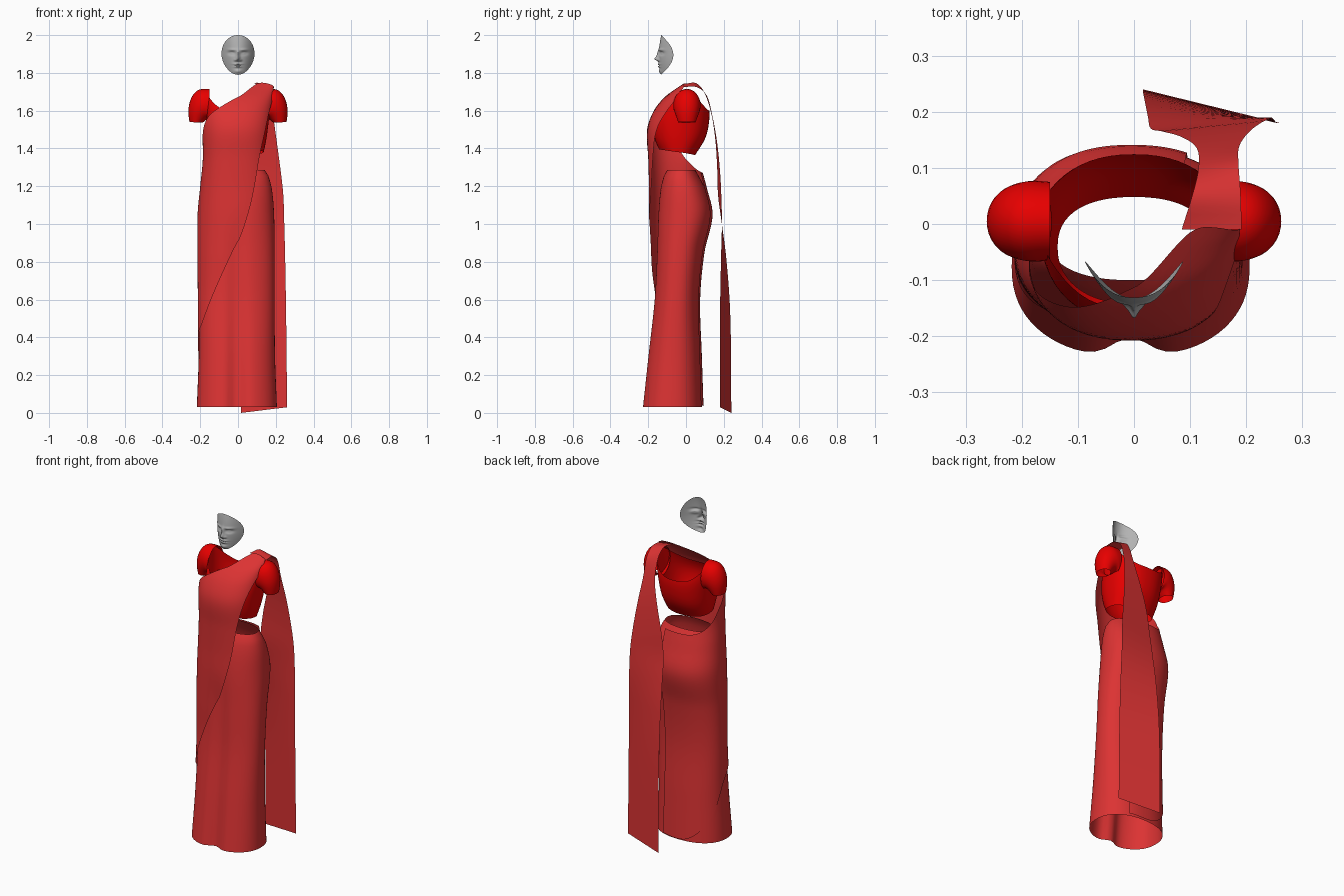
import bpy, bmesh, math

if "Cube" in bpy.data.objects:
    bpy.data.objects.remove(bpy.data.objects["Cube"])


def material(name, rgb):
    m = bpy.data.materials.new(name)
    m.use_nodes = True
    m.diffuse_color = (*rgb, 1)
    m.node_tree.nodes["Principled BSDF"].inputs["Base Color"].default_value = (*rgb, 1)
    return m


SARI = material("sari red", (0.72, 0.033, 0.033))
BLOUSE = material("blouse bright red", (0.8, 0.0, 0.0))
GREY = material("mask grey", (0.45, 0.45, 0.45))


def curve(table, t):
    """Smooth interpolation through rows of (key, value, value, ...)."""
    t = min(max(t, table[0][0]), table[-1][0])
    i = 0
    while i < len(table) - 2 and t > table[i + 1][0]:
        i += 1
    a, b = table[i], table[i + 1]
    p, q = table[max(i - 1, 0)], table[min(i + 2, len(table) - 1)]
    h = b[0] - a[0]
    s = (t - a[0]) / h
    out = []
    for k in range(1, len(a)):
        ma = (b[k] - p[k]) / (b[0] - p[0]) * h
        mb = (q[k] - a[k]) / (q[0] - a[0]) * h
        d = b[k] - a[k]
        out.append(a[k] + s * ma + s * s * (3 * d - 2 * ma - mb) + s ** 3 * (ma + mb - 2 * d))
    return out


def sheet(name, mat, rows, closed=False):
    """Join rows of points into one smooth sheet or tube."""
    bm = bmesh.new()
    grid = [[bm.verts.new(p) for p in row] for row in rows]
    n = len(rows[0])
    for a, b in zip(grid, grid[1:]):
        for j in range(n if closed else n - 1):
            k = (j + 1) % n
            bm.faces.new((a[j], a[k], b[k], b[j]))
    bmesh.ops.recalc_face_normals(bm, faces=bm.faces)
    for f in bm.faces:
        f.smooth = True
    me = bpy.data.meshes.new(name)
    bm.to_mesh(me)
    bm.free()
    me.materials.append(mat)
    ob = bpy.data.objects.new(name, me)
    bpy.context.collection.objects.link(ob)
    return ob


def section(t, z, rx, yf, yb, lobe=0.0, cx=0.0):
    """Point on a rounded body section; t = 0 is the front, +90 deg is +x."""
    def power(v):
        return math.copysign(abs(v) ** 0.88, v)
    x = rx * power(math.sin(t))
    y = (yf + yb) / 2 - (yb - yf) / 2 * power(math.cos(t))
    if math.cos(t) > 0:
        y += lobe * math.exp(-(x / 0.045) ** 2)
    return (x + cx, y, z)


def ring(n):
    return [2 * math.pi * i / n for i in range(n)]


# Skirt: long tube with two soft leg folds in front (z, half width, front, back, fold)
skirt = [(0.03, .212, -.237, .085, .035), (0.3, .202, -.207, .076, .027),
         (0.6, .2, -.172, .067, .018), (0.85, .2, -.158, .09, .012),
         (1.05, .197, -.15, .133, .006), (1.18, .186, -.135, .105, 0),
         (1.26, .165, -.115, .064, 0), (1.285, .148, -.1, .05, 0)]
rows = []
for i in range(43):
    z = 0.03 + 1.255 * i / 42
    rx, yf, yb, lobe = curve(skirt, z)
    rows.append([section(t, z, rx, yf, yb, lobe, -0.006) for t in ring(72)])
sheet("skirt", SARI, rows, closed=True)

# Drape: second layer wrapped from the back, round the right side, up to the left shoulder
drape = [(0.03, .22, -.243, .093, .035), (0.3, .21, -.215, .084, .027),
         (0.6, .209, -.184, .075, .018), (0.85, .21, -.19, .098, .01),
         (1.05, .21, -.196, .141, 0), (1.2, .196, -.196, .108, 0),
         (1.35, .182, -.2, .075, 0), (1.5, .186, -.206, .1, 0),
         (1.6, .188, -.17, .1, 0), (1.67, .192, -.115, .07, 0),
         (1.72, .195, -.05, .04, 0), (1.75, .195, -.005, .015, 0)]
upper = [(-205, 1.27), (-150, 1.28), (-115, 1.34), (-90, 1.43), (-72, 1.51), (-52, 1.57),
         (-25, 1.62), (0, 1.67), (25, 1.735), (40, 1.748), (80, 1.73)]
lower = [(-205, .04), (-165, .05), (-120, .2), (-90, .39), (-60, .48), (-30, .66),
         (0, .9), (17, 1.1), (37, 1.35), (58, 1.56), (80, 1.68)]
rows = []
for i in range(96):
    deg = -205 + 285 * i / 95
    top, low = curve(upper, deg)[0], curve(lower, deg)[0]
    column = []
    for j in range(41):
        z = low + (top - low) * j / 40
        rx, yf, yb, lobe = curve(drape, z)
        column.append(section(math.radians(deg), z, rx, yf, yb, lobe, -0.004))
    rows.append(column)
sheet("drape", SARI, rows)

# Hanging end: over the left shoulder and down behind (step, left edge xyz, right edge xyz)
panel = [(0, .085, -.01, 1.742, .192, -.01, 1.725), (1, .105, .055, 1.745, .19, .055, 1.725),
         (2, .115, .1, 1.69, .186, .11, 1.68), (3, .112, .135, 1.58, .188, .14, 1.57),
         (4, .085, .155, 1.45, .206, .165, 1.43), (5, .05, .165, 1.3, .226, .18, 1.28),
         (6, .03, .17, 1.15, .24, .187, 1.15), (7, .025, .19, 1, .245, .19, 1),
         (8, .02, .215, .8, .25, .185, .8), (9, .016, .235, .5, .255, .18, .5),
         (10, .016, .24, 0, .26, .18, .03)]
rows = []
for i in range(51):
    e = curve(panel, i / 5)
    row = []
    for j in range(13):
        s = j / 12
        row.append([e[k] + (e[k + 3] - e[k]) * s for k in range(3)])
    rows.append(row)
sheet("hanging_end", SARI, rows)

# Blouse body: cropped tube with a wide scooped neck
bodice = [(1.36, .132, -.125, .045), (1.45, .15, -.165, .1), (1.54, .162, -.172, .122),
          (1.62, .17, -.14, .12), (1.73, .178, -.06, .08)]
rows = []
for i in range(19):
    row = []
    for t in ring(56):
        low = 1.38 + 0.015 * math.cos(t)
        neck = 1.6 + 0.11 * abs(math.sin(t)) ** 3
        z = low + (neck - low) * i / 18
        row.append(section(t, z, *curve(bodice, z)))
    rows.append(row)
sheet("blouse_body", BLOUSE, rows, closed=True)

# Puffed sleeves: (step, centre x, centre z, tilt, half height, half depth)
sleeve = [(0, .15, 1.63, 0, .085, .07), (1, .183, 1.625, 25, .087, .072),
          (2, .209, 1.592, 55, .062, .064), (3, .222, 1.538, 87, .035, .046)]
for side, label in ((1, "left"), (-1, "right")):
    rows = []
    for i in range(13):
        cx, cz, tilt, h, d = curve(sleeve, i / 4)
        w = math.radians(tilt)
        rows.append([(side * (cx + h * math.cos(a) * math.sin(w)), .005 + d * math.sin(a),
                      cz + h * math.cos(a) * math.cos(w)) for a in ring(32)])
    sheet(label + "_sleeve", BLOUSE, rows, closed=True)


# Face mask: curved shell with modelled features
def bump(x, z, cx, cz, wx, wz):
    return math.exp(-((x - cx) / wx) ** 2 - ((z - cz) / wz) ** 2)


def face_point(r, a):
    u, v = r * math.sin(a), r * math.cos(a)
    x = .087 * u * (1 + .06 * v - .1 * min(v, 0) ** 2)
    z = 1.895 + .105 * v
    y = -.143 + .076 * abs(u) ** 2.2 + .012 * v * v
    ax = abs(x)
    y -= .02 * bump(x, z, 0, 1.874, .011, .012)          # nose tip
    y -= .011 * bump(x, z, 0, 1.897, .009, .025)         # nose bridge
    y -= .006 * bump(ax, z, .014, 1.868, .008, .007)     # nostrils
    y += .012 * bump(ax, z, .033, 1.904, .018, .01)      # eye sockets
    y -= .006 * bump(ax, z, .033, 1.903, .012, .006)     # eyeballs
    y -= .005 * bump(ax, z, .033, 1.922, .024, .007)     # brows
    y -= .009 * bump(x, z, 0, 1.846, .022, .006)         # upper lip
    y -= .009 * bump(x, z, 0, 1.833, .018, .006)         # lower lip
    y += .004 * bump(x, z, 0, 1.8395, .026, .002)        # mouth line
    y -= .009 * bump(x, z, 0, 1.808, .02, .012)          # chin
    return (x, y, z)


sheet("face_mask", GREY, [[face_point(max(i / 40, .004), a) for a in ring(96)]
                          for i in range(41)], closed=True)
